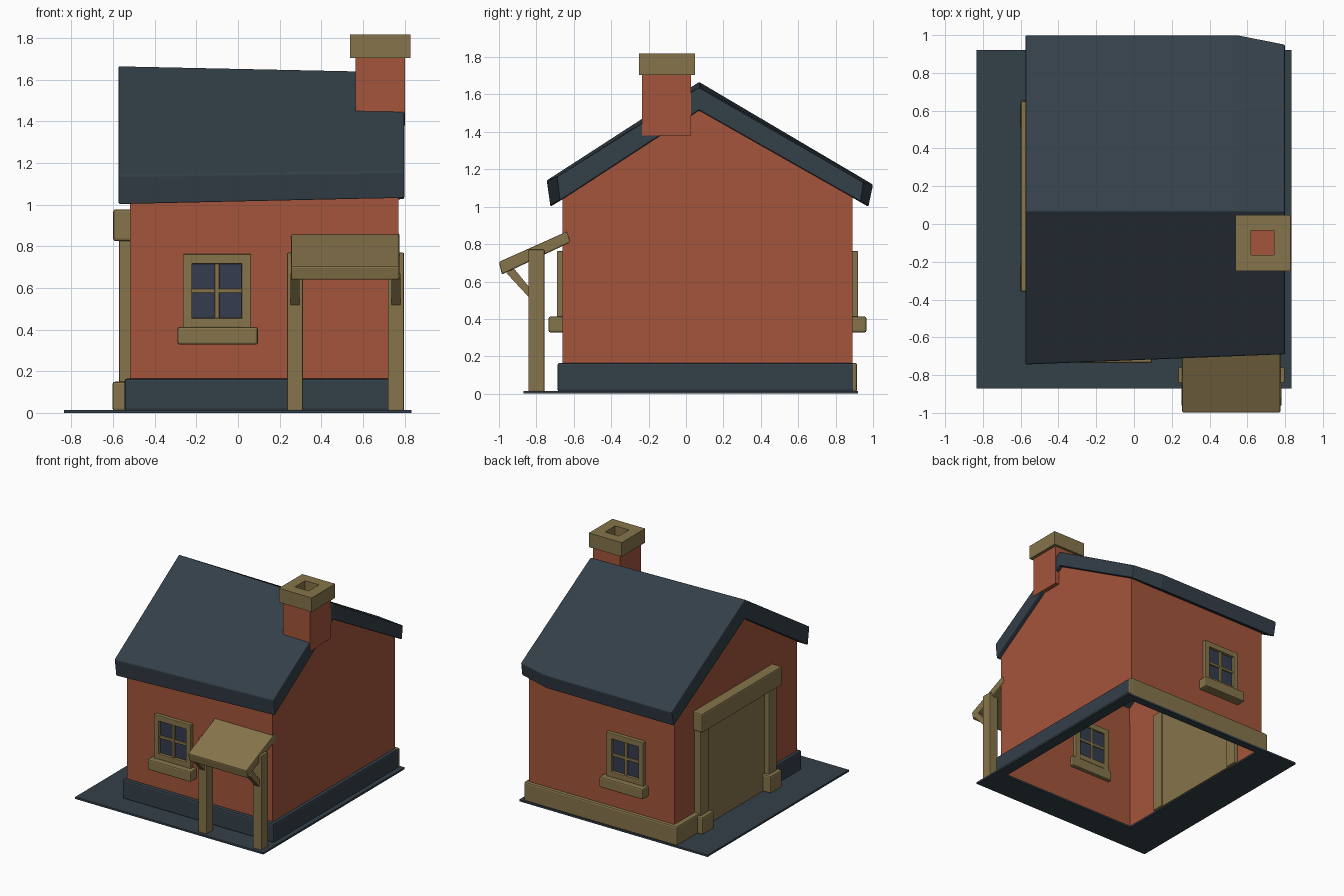
import bpy, bmesh, math
from mathutils import Vector

if "Cube" in bpy.data.objects:
    bpy.data.objects.remove(bpy.data.objects["Cube"])


def material(name, rgb):
    m = bpy.data.materials.new(name)
    m.diffuse_color = (*rgb, 1)
    m.use_nodes = True
    m.node_tree.nodes["Principled BSDF"].inputs["Base Color"].default_value = m.diffuse_color
    return m


BRICK = material("brick_red", (0.37, 0.09, 0.043))
SLATE = material("slate_blue", (0.034, 0.05, 0.066))
WOOD = material("tan_wood", (0.24, 0.178, 0.07))
GLASS = material("window_glass", (0.035, 0.045, 0.08))


def finish(name, bm, mat, bevel=0):
    bmesh.ops.recalc_face_normals(bm, faces=bm.faces)
    me = bpy.data.meshes.new(name)
    bm.to_mesh(me)
    bm.free()
    me.materials.append(mat)
    ob = bpy.data.objects.new(name, me)
    bpy.context.collection.objects.link(ob)
    if bevel:
        b = ob.modifiers.new("bevel", "BEVEL")
        b.width, b.segments = bevel, 2
    return ob


def loft(name, sections, mat, bevel=0):
    """Skin matching closed cross-sections and cap both ends."""
    bm = bmesh.new()
    rings = [[bm.verts.new(p) for p in s] for s in sections]
    n = len(rings[0])
    for a, b in zip(rings, rings[1:]):
        for i in range(n):
            j = (i + 1) % n
            bm.faces.new((a[i], a[j], b[j], b[i]))
    bm.faces.new(rings[0])
    bm.faces.new(rings[-1])
    return finish(name, bm, mat, bevel)


def prism(name, profile, x0, x1, mat, bevel=0):
    return loft(name, [[(x, y, z) for y, z in profile] for x in (x0, x1)], mat, bevel)


def box(name, x0, x1, y0, y1, z0, z1, mat, bevel=0):
    return prism(name, [(y0, z0), (y1, z0), (y1, z1), (y0, z1)], x0, x1, mat, bevel)


def frame(name, outer, inner, z0, z1, mat):
    """Flat rectangular ring; rectangles are x0, x1, y0, y1."""
    bm = bmesh.new()
    rings = []
    for (x0, x1, y0, y1), z in ((outer, z0), (outer, z1), (inner, z1), (inner, z0)):
        rings.append([bm.verts.new(p) for p in
                      ((x0, y0, z), (x1, y0, z), (x1, y1, z), (x0, y1, z))])
    for k in range(4):
        a, b = rings[k], rings[(k + 1) % 4]
        for i in range(4):
            j = (i + 1) % 4
            bm.faces.new((a[i], a[j], b[j], b[i]))
    return finish(name, bm, mat)


# ground plate, open under the house
frame("ground_plate", (-0.835, 0.833, -0.87, 0.92), (-0.49, 0.74, -0.63, 0.86), 0, 0.015, SLATE)

# gabled walls, hollow and open at the bottom
walls = prism("walls", [(-0.66, 0.01), (0.89, 0.01), (0.89, 1.075), (0.07, 1.545), (-0.66, 1.075)],
              -0.52, 0.77, BRICK)
bm = bmesh.new()
bm.from_mesh(walls.data)
bmesh.ops.delete(bm, geom=[f for f in bm.faces if abs(f.normal.z) > 0.3], context="FACES")
bm.to_mesh(walls.data)
bm.free()
s = walls.modifiers.new("thickness", "SOLIDIFY")
s.thickness, s.offset = 0.03, -1

# foundation courses
F = 0.165
box("foundation_front", -0.545, 0.797, -0.687, -0.64, 0.01, F, SLATE, 0.012)
box("foundation_right", 0.75, 0.797, -0.687, 0.905, 0.01, F, SLATE, 0.012)
box("foundation_left_front", -0.545, -0.50, -0.687, -0.3, 0.01, F, SLATE, 0.012)
box("foundation_back", -0.56, 0.797, 0.87, 0.915, 0.01, F, WOOD, 0.012)
box("foundation_left_back", -0.56, -0.50, 0.6, 0.915, 0.01, F, WOOD, 0.012)

# roof slab, slightly shrunken towards the right end
left = [(-0.745, 1.14), (0.07, 1.667), (1.0, 1.118), (0.975, 1.0), (0.07, 1.515), (-0.725, 1.0)]
right = [(-0.69, 1.16), (0.07, 1.638), (0.95, 1.13), (0.935, 1.025), (0.07, 1.515), (-0.675, 1.03)]
t = 1.125 / 1.375
mid = [(a[0] + (b[0] - a[0]) * t, a[1] + (b[1] - a[1]) * t) for a, b in zip(left, right)]
mid[2], mid[3] = left[2], left[3]
loft("roof", [[(x, y, z) for y, z in p] for x, p in ((-0.575, left), (0.55, mid), (0.80, right))],
     SLATE, 0.008)

# chimney with hollow cap
box("chimney_stack", 0.565, 0.803, -0.235, 0.028, 1.38, 1.715, BRICK)
frame("chimney_cap", (0.537, 0.828, -0.25, 0.047), (0.62, 0.742, -0.163, -0.035), 1.705, 1.818, WOOD)


# windows on front and back, mirrored by the outward direction
def window(side, wall, d):
    def bar(part, x0, x1, z0, z1, out, inn, mat=WOOD, bevel=0.005):
        ya, yb = sorted((wall + d * out, wall - d * inn))
        box(f"{side}_window_{part}", x0, x1, ya, yb, z0, z1, mat, bevel)
    bar("glass", -0.24, 0.04, 0.43, 0.74, 0.006, 0.036, GLASS, 0)
    bar("jamb_left", -0.265, -0.22, 0.40, 0.763, 0.03, 0.05)
    bar("jamb_right", 0.018, 0.063, 0.40, 0.763, 0.03, 0.05)
    bar("head", -0.24, 0.04, 0.716, 0.763, 0.029, 0.049)
    bar("bottom_rail", -0.24, 0.04, 0.41, 0.455, 0.029, 0.049)
    bar("upright_bar", -0.113, -0.089, 0.44, 0.73, 0.02, 0.045)
    bar("cross_bar", -0.23, 0.03, 0.575, 0.597, 0.018, 0.044)
    bar("sill", -0.29, 0.095, 0.328, 0.413, 0.075, 0.05, WOOD, 0.01)


window("front", -0.66, -1)
window("back", 0.89, 1)

# wide door in the left gable
box("door_panel", -0.532, -0.48, -0.25, 0.56, 0.01, 0.85, WOOD)
box("door_lintel", -0.60, -0.50, -0.36, 0.65, 0.825, 0.978, WOOD, 0.012)
for tag, yc in (("front", -0.285), ("back", 0.58)):
    box(f"door_post_{tag}", -0.572, -0.47, yc - 0.052, yc + 0.052, 0.01, 0.85, WOOD, 0.01)
    box(f"door_foot_{tag}", -0.603, -0.50, yc - 0.073, yc + 0.073, 0.01, 0.15, WOOD, 0.012)

# front porch: sloping canopy on two braced posts
prism("porch_canopy", [(-1.0, 0.705), (-0.635, 0.868), (-0.617, 0.81), (-0.985, 0.637)],
      0.255, 0.775, WOOD, 0.008)
for tag, x0, x1 in (("left", 0.235, 0.312), ("right", 0.72, 0.798)):
    box(f"porch_post_{tag}", x0, x1, -0.843, -0.757, 0.01, 0.77, WOOD, 0.006)
    xc = (x0 + x1) / 2
    prism(f"porch_brace_{tag}", [(-0.83, 0.56), (-0.83, 0.505), (-0.96, 0.645), (-0.92, 0.67)],
          xc - 0.022, xc + 0.022, WOOD)
